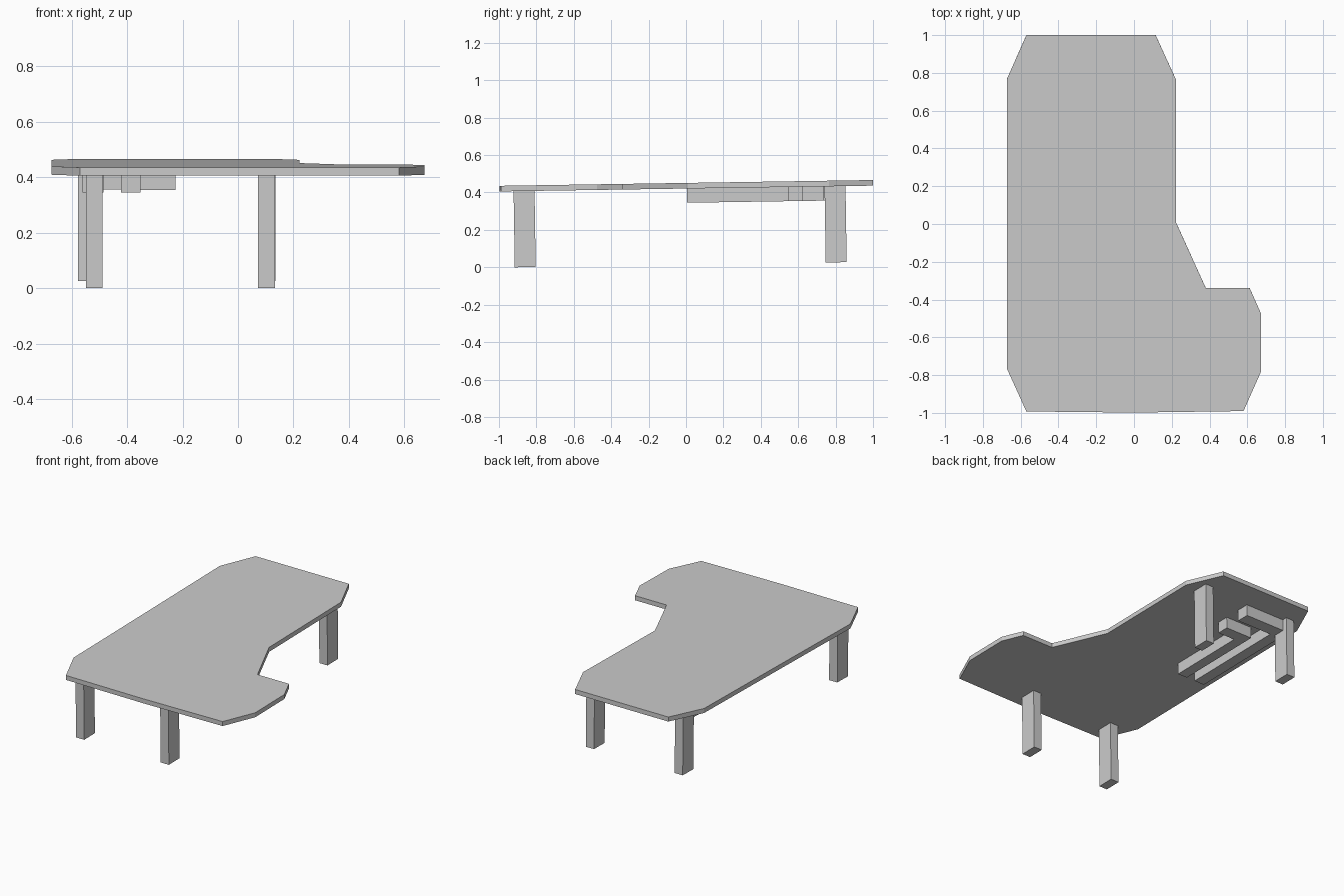
import bpy, bmesh
from mathutils import Matrix

if "Cube" in bpy.data.objects:
    bpy.data.objects.remove(bpy.data.objects["Cube"])

# The whole table leans very slightly: the back is higher than the front
TILT = Matrix.Rotation(0.0155, 4, 'X')
FLOOR, UNDER, TOP = 0.0142, 0.421, 0.451


def prism(name, outline, z0, z1):
    """Extrude a flat outline from z0 to z1, then apply the lean."""
    bm = bmesh.new()
    face = bm.faces.new([bm.verts.new((x, y + 0.0065, z0)) for x, y in outline])
    ext = bmesh.ops.extrude_face_region(bm, geom=[face])
    verts = [v for v in ext['geom'] if isinstance(v, bmesh.types.BMVert)]
    bmesh.ops.translate(bm, verts=verts, vec=(0, 0, z1 - z0))
    bmesh.ops.recalc_face_normals(bm, faces=bm.faces)
    bm.transform(TILT)
    mesh = bpy.data.meshes.new(name)
    bm.to_mesh(mesh)
    bm.free()
    obj = bpy.data.objects.new(name, mesh)
    bpy.context.collection.objects.link(obj)
    return obj


def box(name, x0, x1, y0, y1, z0, z1):
    return prism(name, [(x0, y0), (x1, y0), (x1, y1), (x0, y1)], z0, z1)


# L-shaped table top with clipped corners
prism("table_top", [
    (-0.57, -0.992), (0.0, -0.998), (0.58, -0.99), (0.673, -0.78),
    (0.673, -0.475), (0.612, -0.338), (0.38, -0.338), (0.222, 0.01),
    (0.222, 0.765), (0.115, 1.0), (-0.57, 1.0), (-0.672, 0.77),
    (-0.672, 0.0), (-0.673, -0.765)], UNDER, TOP)

# Four legs
for name, x, y in [("front_left_leg", -0.519, -0.866), ("front_right_leg", 0.103, -0.866),
                   ("back_left_leg", -0.547, 0.797), ("back_right_leg", 0.105, 0.797)]:
    box(name, x - 0.03, x + 0.03, y - 0.056, y + 0.056, FLOOR, UNDER)

# Rails and cross bars fixed beneath the top
for name, x0, x1, y0, y1 in [
        ("outer_rail", -0.56, -0.485, 0.005, 0.735),
        ("inner_rail", -0.422, -0.352, 0.005, 0.545),
        ("short_cross_bar", -0.422, -0.226, 0.545, 0.625),
        ("long_cross_bar", -0.56, -0.226, 0.735, 0.82)]:
    box(name, x0, x1, y0, y1, 0.345, UNDER)
